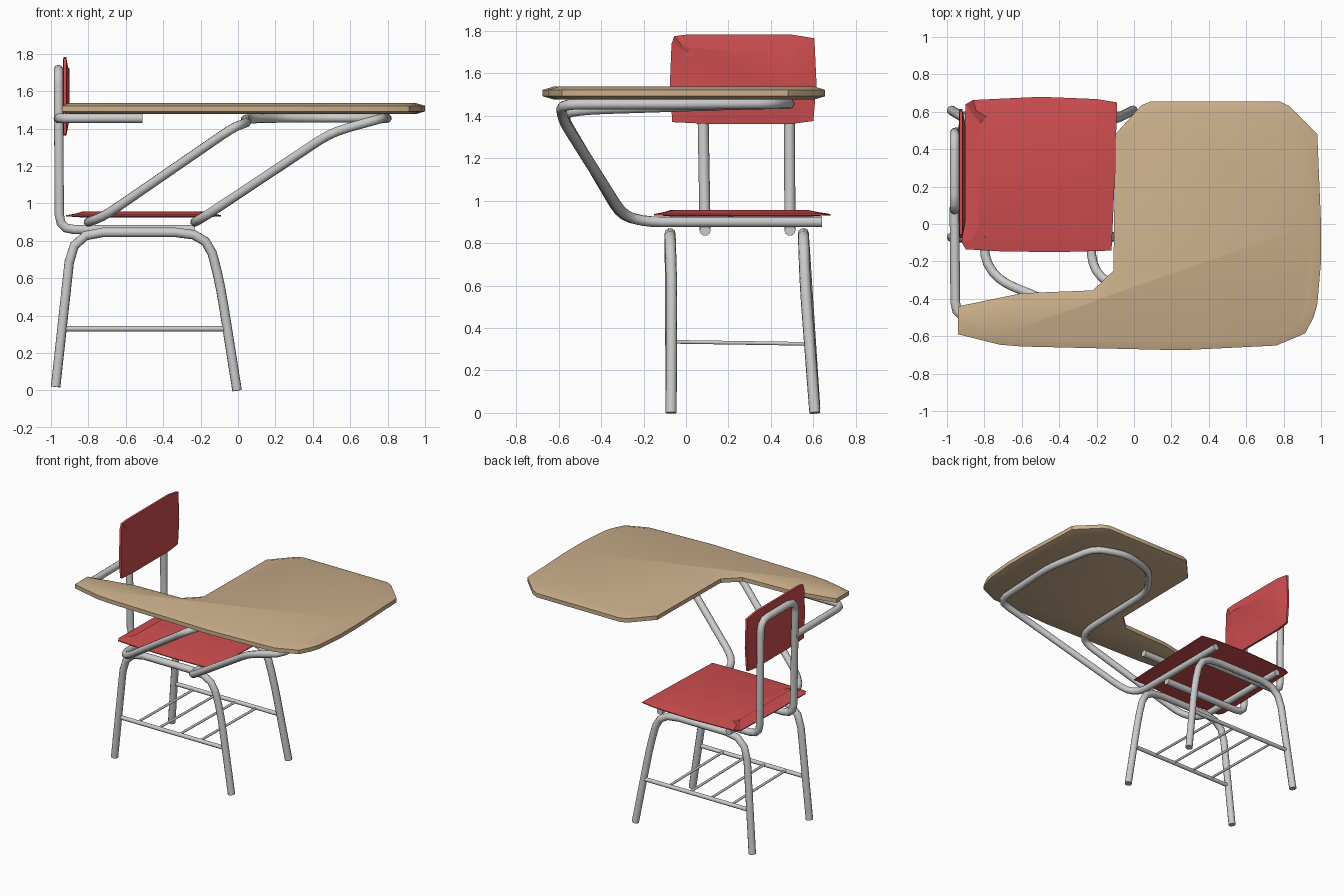
import bpy, bmesh
from mathutils import Vector, Matrix

if "Cube" in bpy.data.objects:
    bpy.data.objects.remove(bpy.data.objects["Cube"])


def material(name, rgb):
    m = bpy.data.materials.new(name)
    m.diffuse_color = (*rgb, 1)
    m.use_nodes = True
    m.node_tree.nodes["Principled BSDF"].inputs["Base Color"].default_value = m.diffuse_color
    return m


def shade(ob, angle):
    bpy.ops.object.select_all(action='DESELECT')
    ob.select_set(True)
    bpy.context.view_layer.objects.active = ob
    bpy.ops.object.shade_smooth_by_angle(angle=angle)


def fillet(pts, r, steps=3):
    """Round the inner corners of a path."""
    pts = [Vector(p) for p in pts]
    out = [pts[0]]
    for a, b, c in zip(pts, pts[1:], pts[2:]):
        p = b + (a - b).normalized() * min(r, (a - b).length * .45)
        q = b + (c - b).normalized() * min(r, (c - b).length * .45)
        for i in range(steps + 1):
            t = i / steps
            out.append(p * (1 - t) ** 2 + b * 2 * t * (1 - t) + q * t * t)
    return out + [pts[-1]]


def tube(name, pts, radius=.026, bend=.08):
    cu = bpy.data.curves.new(name, 'CURVE')
    cu.dimensions = '3D'
    cu.bevel_depth = radius
    cu.bevel_resolution = 3
    cu.use_fill_caps = True
    path = fillet(pts, bend)
    sp = cu.splines.new('POLY')
    sp.points.add(len(path) - 1)
    for s, p in zip(sp.points, path):
        s.co = (*p, 1)
    ob = bpy.data.objects.new(name, cu)
    bpy.context.collection.objects.link(ob)
    bpy.ops.object.select_all(action='DESELECT')
    ob.select_set(True)
    bpy.context.view_layer.objects.active = ob
    bpy.ops.object.convert(target='MESH')
    shade(bpy.context.object, .8)


def slab(name, outline, z0, z1, inset, up, down, mat, matrix=Matrix()):
    """Extruded outline (counter-clockwise) whose two faces are inset and bulged."""
    bm = bmesh.new()
    lo = [bm.verts.new((x, y, z0)) for x, y in outline]
    hi = [bm.verts.new((x, y, z1)) for x, y in outline]
    n = len(outline)
    for i in range(n):
        j = (i + 1) % n
        bm.faces.new((lo[i], lo[j], hi[j], hi[i]))
    top, bottom = bm.faces.new(hi), bm.faces.new(lo[::-1])
    bm.normal_update()
    for face, depth in ((top, up), (bottom, down)):
        bmesh.ops.inset_region(bm, faces=[face], thickness=inset, depth=depth)
    bm.transform(matrix)
    me = bpy.data.meshes.new(name)
    bm.to_mesh(me)
    bm.free()
    me.materials.append(mat)
    ob = bpy.data.objects.new(name, me)
    bpy.context.collection.objects.link(ob)
    shade(ob, .5)


red = material("red_plastic", (.62, .075, .08))
tan = material("tan_laminate", (.6, .43, .26))

# desk top with armrest
slab("desk_top", [
    (-.94, -.59), (-.72, -.645), (-.6, -.655), (.25, -.675), (.76, -.65),
    (.915, -.585), (.96, -.5), (.98, -.43), (1, -.2), (1, 0), (.98, .48),
    (.83, .63), (.78, .655), (.09, .655), (.04, .635), (-.1, .48),
    (-.11, -.25), (-.22, -.355), (-.6, -.37), (-.94, -.44)],
    1.492, 1.522, .05, .015, .015, tan)

# seat
slab("seat", [
    (-.92, -.1), (-.9, -.135), (-.7, -.147), (-.4, -.15), (-.12, -.142),
    (-.105, .2), (-.09, .65), (-.2, .668), (-.5, .68), (-.86, .663),
    (-.9, .64), (-.915, .25)], .931, .937, .13, .02, .006, red)

# backrest: outline in y-z, bulging towards +x
slab("backrest", [
    (-.065, 1.37), (.1, 1.362), (.5, 1.362), (.6, 1.375), (.615, 1.55),
    (.605, 1.765), (.5, 1.782), (0, 1.782), (-.055, 1.775), (-.068, 1.74),
    (-.076, 1.55)], -.934, -.918, .1, .016, .003, red,
    Matrix(((0, 0, 1, 0), (1, 0, 0, 0), (0, 1, 0, 0), (0, 0, 0, 1))))

# leg hoops, book rack rails
for side, y_top, y_foot in (("front", -.075, -.07), ("rear", .553, .607)):
    tube(side + "_legs", [(-.975, y_foot, .02), (-.885, y_top, .845),
                          (-.17, y_top, .845), (-.1, y_top + .008, .6),
                          (-.005, y_foot, 0)], bend=.16)
    y = y_foot - .02 if y_foot > 0 else y_foot
    tube(side + "_rack_rail", [(-.94, y, .33), (-.05, y, .33)], .015)

# book rack cross bars
for i in range(4):
    x = -.78 + i * .173
    tube("rack_bar_%d" % (i + 1), [(x, -.07, .335), (x, .587, .325)], .009)

# back frame: tall hoop bent forward under the seat
tube("back_frame", [(-.23, .09, .86), (-.955, .09, .86), (-.96, .075, 1.715),
                    (-.96, .485, 1.715), (-.955, .49, .86), (-.23, .49, .86)])

# tube from the back frame to the armrest
tube("armrest_tube", [(-.96, .09, 1.455), (-.955, -.5, 1.455), (-.51, -.5, 1.455)])

# desk support: starts under the seat, rises and loops under the desk top
tube("desk_support", [
    (-.8, .64, .9), (-.8, -.2, .9), (-.71, -.31, .935), (-.02, -.59, 1.41),
    (.045, -.48, 1.43), (.04, .2, 1.452), (.22, .43, 1.457), (.48, .5, 1.457),
    (.72, .42, 1.457), (.8, 0, 1.455), (.77, -.59, 1.455), (.5, -.58, 1.38),
    (-.17, -.3, .935), (-.23, -.2, .9), (-.23, .64, .9)], .025, .09)
